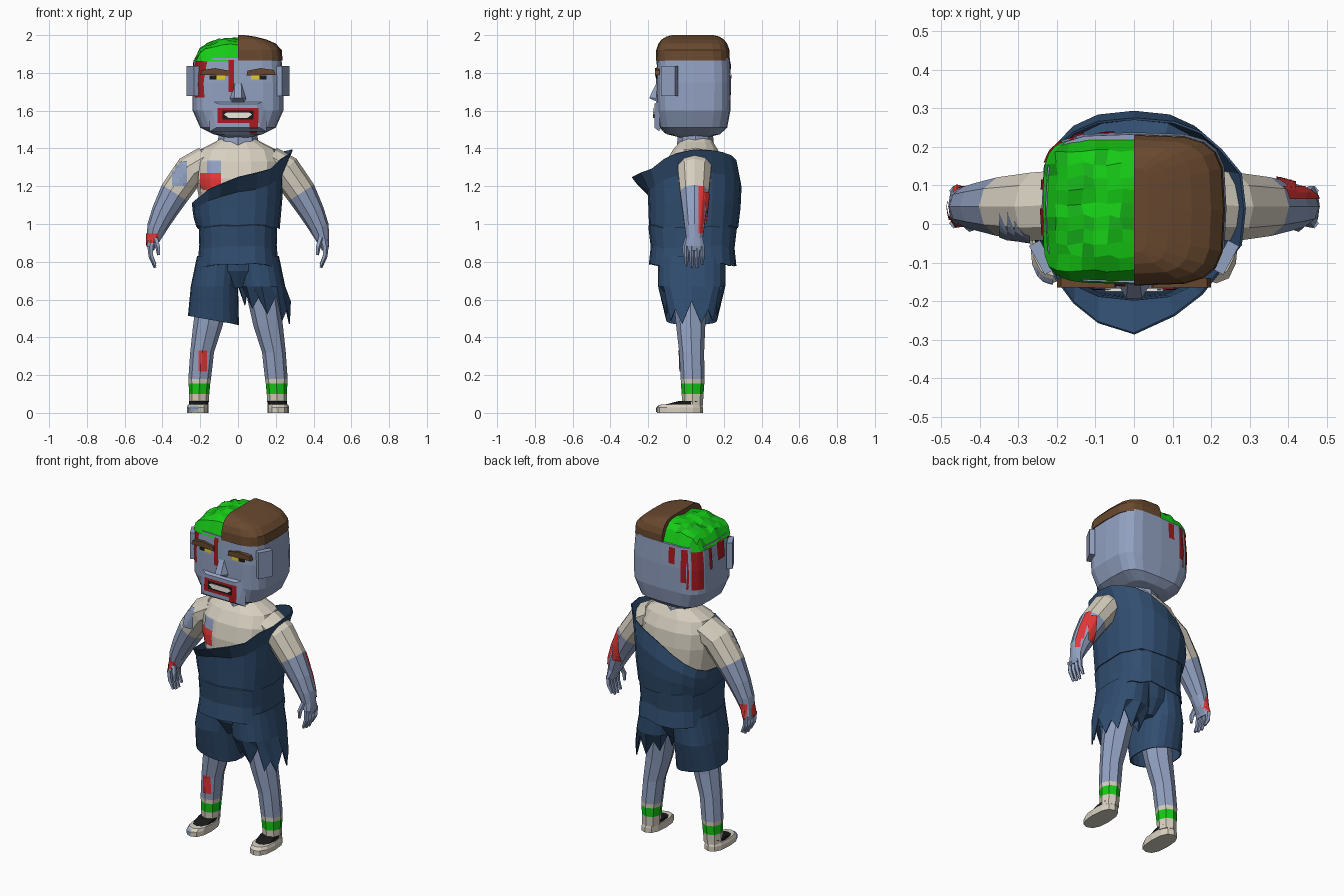
import bpy, bmesh, random
from math import cos, sin, pi, copysign
from mathutils import Vector, Matrix
from mathutils.bvhtree import BVHTree

if "Cube" in bpy.data.objects:
    bpy.data.objects.remove(bpy.data.objects["Cube"])

random.seed(4)
COLORS = dict(skin=(.29, .36, .54), cream=(.68, .63, .53), navy=(.03, .075, .16), red=(.8, .04, .04),
              dark_red=(.4, .01, .015), green=(.008, .6, .008), dark_green=(.008, .42, .01),
              brown=(.14, .066, .028), black=(.01, .01, .01), yellow=(.75, .6, .02), white=(.85, .83, .75))
MATS = {}
for key, c in COLORS.items():
    MATS[key] = bpy.data.materials.new(key)
    MATS[key].diffuse_color = (*c, 1)


def finish(name, bm, mats, solid=0, recalc=True):
    if recalc:
        bmesh.ops.recalc_face_normals(bm, faces=bm.faces)
    me = bpy.data.meshes.new(name)
    bm.to_mesh(me)
    bm.free()
    for m in mats:
        me.materials.append(MATS[m])
    ob = bpy.data.objects.new(name, me)
    bpy.context.collection.objects.link(ob)
    if solid:
        mod = ob.modifiers.new("thickness", 'SOLIDIFY')
        mod.thickness, mod.offset = solid, -1
    return ob


def skin_rings(name, rings, bands, caps=True, solid=0, cut=None):
    """Join rings of points; bands gives one colour per segment."""
    bm = bmesh.new()
    mats = list(dict.fromkeys(bands))
    vs = [[bm.verts.new(p) for p in r] for r in rings]
    n = len(vs[0])
    for k in range(len(vs) - 1):
        for i in range(n):
            j = (i + 1) % n
            f = bm.faces.new((vs[k][i], vs[k][j], vs[k + 1][j], vs[k + 1][i]))
            f.material_index = mats.index(bands[min(k, len(bands) - 1)])
    if caps:
        bm.faces.new(vs[0]).material_index = mats.index(bands[0])
        bm.faces.new(vs[-1]).material_index = mats.index(bands[-1])
    if cut:
        g = bm.verts[:] + bm.edges[:] + bm.faces[:]
        bmesh.ops.bisect_plane(bm, geom=g, plane_co=(0, 0, 0), plane_no=[-c for c in cut], clear_outer=True)
        bmesh.ops.holes_fill(bm, edges=[e for e in bm.edges if e.is_boundary])
    return finish(name, bm, mats, solid)


def sup(a, p):
    c, s = cos(a), sin(a)
    return copysign(abs(c) ** (2 / p), c), copysign(abs(s) ** (2 / p), s)


def loft(name, secs, bands, n=10, p=2, side=1, path=False, **kw):
    """secs: (x, y, z, rx, ry); with path the rings turn to follow the centre line."""
    rings = []
    for k, (x, y, z, rx, ry) in enumerate(secs):
        u = Vector((1, 0, 0))
        if path:
            a, b = secs[max(k - 1, 0)], secs[min(k + 1, len(secs) - 1)]
            u = Vector((a[2] - b[2], 0, b[0] - a[0])).normalized()
        ring = []
        for i in range(n):
            cx, cy = sup(2 * pi * i / n, p)
            q = Vector((x, y, z)) + u * rx * cx + Vector((0, ry * cy, 0))
            ring.append((q.x * side, q.y, q.z))
        rings.append(ring)
    return skin_rings(name, rings, bands, **kw)


def hull(name, pts, mat):
    bm = bmesh.new()
    for q in pts:
        bm.verts.new(q)
    bmesh.ops.convex_hull(bm, input=bm.verts)
    return finish(name, bm, [mat])


def box(name, c, size, mat, axis='Z', ang=0):
    bm = bmesh.new()
    m = Matrix.Translation(c) @ Matrix.Rotation(ang, 4, axis) @ Matrix.Diagonal((*size, 1))
    bmesh.ops.create_cube(bm, size=1, matrix=m)
    return finish(name, bm, [mat])


def patch(name, target, view, u0, u1, v0, v1, mat, off=.005, nu=4, nv=8):
    """Coloured patch projected on a part from the front, back, left or right."""
    me = target.data
    tree = BVHTree.FromPolygons([v.co for v in me.vertices], [q.vertices for q in me.polygons])
    d = Vector({'front': (0, 1, 0), 'back': (0, -1, 0), 'left': (1, 0, 0), 'right': (-1, 0, 0)}[view])
    bm = bmesh.new()
    g = {}
    for i in range(nu + 1):
        for j in range(nv + 1):
            u, z = u0 + (u1 - u0) * i / nu, v0 + (v1 - v0) * j / nv
            o = Vector((u, 0, z)) if d.y else Vector((0, u, z))
            hit = tree.ray_cast(o - d * 2, d)
            if hit[0]:
                g[i, j] = bm.verts.new(hit[0] - d * off)
    for i in range(nu):
        for j in range(nv):
            q = [(i, j), (i + 1, j), (i + 1, j + 1), (i, j + 1)]
            if all(k in g for k in q):
                f = bm.faces.new([g[k] for k in q])
                f.normal_update()
                if f.normal.dot(d) > 0:
                    f.normal_flip()
    finish(name, bm, [mat], recalc=False)


def lerp(x, pts):
    for (a, b), (c, d) in zip(pts, pts[1:]):
        if x <= c:
            return b + (d - b) * max(0, x - a) / (c - a)
    return pts[-1][1]


# Head, neck, hair
head = loft("head", [(0, .04, 1.455, .05, .06), (0, .04, 1.475, .13, .14), (0, .04, 1.51, .2, .178),
                     (0, .04, 1.6, .24, .195), (0, .04, 1.75, .24, .198), (0, .04, 1.88, .23, .193)],
            ["skin"], n=20, p=4)
loft("neck", [(0, .05, 1.4, .11, .1), (0, .05, 1.5, .1, .09)], ["skin"], n=8)
loft("hair", [(0, .036, 1.865, .236, .196), (0, .036, 1.92, .232, .194), (0, .036, 1.955, .2, .182),
              (0, .036, 1.977, .15, .165), (0, .036, 1.992, .09, .14), (0, .036, 2.0, .035, .11)],
     ["brown"], n=20, p=4, cut=(1, 0, 0))

# Exposed brain: a bumpy half dome
bm = bmesh.new()
NX, NY = 7, 11
gv = {}
for i in range(NX + 1):
    for j in range(NY + 1):
        u, v = i / NX, 2 * j / NY - 1
        k = max(1, (u ** 5 + abs(v) ** 5) ** .2)
        edge = i == NX or j in (0, NY)
        z = 1.86 if edge else 1.885 + .09 * (1 - u ** 3) * (1 - v ** 6) + random.uniform(-.006, .014)
        jit = 0 if edge or i == 0 else random.uniform(-.006, .006)
        gv[i, j] = bm.verts.new((-.236 * u / k + jit, .036 + .19 * v / k + jit, z))
for i in range(NX):
    for j in range(NY):
        f = bm.faces.new((gv[i, j], gv[i, j + 1], gv[i + 1, j + 1], gv[i + 1, j]))
        f.material_index = int(random.random() < .2)
        f.normal_update()
        if f.normal.z < 0:
            f.normal_flip()
finish("brain", bm, ["green", "dark_green"], recalc=False)

# Facial features
muzzle = hull("muzzle", [(s * x, y, z) for s in (1, -1) for x, y, z in
                         ((.15, -.14, 1.49), (.15, -.14, 1.655), (.115, -.168, 1.51), (.1, -.168, 1.635))], "skin")
hull("nose", [(s * x, y, z) for s in (1, -1) for x, y, z in
              ((.016, -.15, 1.76), (.045, -.15, 1.665), (.02, -.195, 1.667), (.035, -.15, 1.645))], "skin")
patch("mouth_blood", muzzle, 'front', -.108, .108, 1.535, 1.615, "dark_red", .003)
patch("mouth", muzzle, 'front', -.082, .082, 1.552, 1.602, "black")
hull("teeth", [(s * x, y, z) for s in (1, -1) for x, z in ((.05, 1.562), (.075, 1.58), (.06, 1.59))
               for y in (-.16, -.175)], "white")
patch("chin_blood", muzzle, 'front', .06, .105, 1.505, 1.54, "dark_red", .003)
patch("chin_drip", head, 'front', .06, .1, 1.48, 1.51, "dark_red", .008)
for s in (1, -1):
    patch("eye", head, 'front', s * .07, s * .115, 1.765, 1.79, "yellow")
    patch("eye_corner", head, 'front', s * .115, s * .152, 1.765, 1.786, "black")
    hull("eyebrow", [(s * x, y, z) for y in (-.14, -.165) for x, z in
                     ((.045, 1.785), (.05, 1.812), (.12, 1.825), (.19, 1.815), (.2, 1.79), (.12, 1.795))], "brown")
    box("ear", (s * .238, -.087, 1.757), (.032, .085, .16), "skin", 'Z', -s * .5)

# Blood running down the head: view, u range, lower end
for view, a, b, lo in (('front', -.05, -.022, 1.7), ('front', -.235, -.2, 1.67), ('front', -.195, -.17, 1.8),
                       ('back', -.09, -.05, 1.77), ('back', -.16, -.13, 1.67), ('back', -.235, -.19, 1.63),
                       ('left', .16, .225, 1.63), ('left', .09, .115, 1.73), ('left', -.03, .04, 1.76),
                       ('left', -.14, -.1, 1.67)):
    patch("head_blood", head, view, a, b, lo, 1.868, "dark_red")

# Torso
torso = loft("torso", [(0, .04, .85, .18, .16), (0, .04, 1.1, .2, .17), (0, .04, 1.24, .225, .17),
                       (0, .045, 1.33, .225, .155), (0, .05, 1.395, .2, .12), (0, .055, 1.435, .12, .09),
                       (0, .055, 1.455, .09, .075)], ["cream"], n=14, p=2.5)
patch("chest_wound", torso, 'front', -.2, -.09, 1.18, 1.27, "red")
patch("chest_skin", torso, 'front', -.165, -.09, 1.27, 1.335, "skin")

# Torn one-shoulder shirt: slanted neckline with a flap jutting to the front
FRONT = [(-.24, 1.11), (-.15, 1.19), (0, 1.25), (.17, 1.29), (.24, 1.36), (.28, 1.4)]
BACK = [(-.24, 1.11), (-.12, 1.21), (0, 1.29), (.13, 1.35), (.28, 1.4)]
N = 20
rings = [[], [], [], []]
for i in range(N):
    cx, cy = sup(2 * pi * i / N, 2.5)
    x = .265 * cx if cx > 0 else .238 * cx
    top = lerp(x, FRONT if cy < 0 else BACK)
    flap = .09 * max(0, 1 - abs(x + .02) / .24) if cy < 0 else 0
    ytop = .04 + (.23 if cy > 0 else .24) * cy - flap
    low = .985 + random.uniform(-.012, .012)
    rings[0].append((.215 * cx, .04 + .23 * cy, low))
    rings[1].append((.228 * cx, .045 + .238 * cy, low + (top - low) * .35))
    rings[2].append((.235 * cx, .045 + .243 * cy, low + (top - low) * .7))
    rings[3].append((x + (.02 if cx > .9 else 0), ytop, top))
skin_rings("shirt", rings, ["navy"], caps=False, solid=.006)
rings = [[], [], [], []]
for i in range(N):
    cx, cy = sup(2 * pi * i / N, 2.8)
    w = random.uniform(-.012, .012)
    for r, (rx, ry, z) in zip(rings, ((.213, .232, .785), (.205, .222, .88), (.208, .235, .99), (.18, .19, 1.02))):
        r.append((rx * cx, .035 + ry * cy, z + w))
skin_rings("shirt_hem", rings, ["navy"], caps=False, solid=.006)
loft("hips", [(0, .03, .66, .06, .12), (0, .03, .75, .19, .17), (0, .03, .9, .19, .19)], ["navy"], n=12, p=2.5)

# Shorts: whole leg on the left, torn leg on the right
for s, name in ((-1, "shorts_leg"), (1, "torn_shorts_leg")):
    rings = [[], [], []]
    for i in range(N):
        cx, cy = sup(2 * pi * i / N, 2.4)
        if s < 0:
            bot = (.135 * cx - .13, .03 + .135 * cy, .49 - .024 * cx)
        else:
            rag = (.1, 0, .05, 0)[i % 4] if i % 2 == 0 else -.02
            bot = (.155 + .125 * cx, .03 + .135 * cy, .54 - .05 * cx + rag)
        rings[0].append((s * .105 + .112 * cx, .03 + .18 * cy, .83))
        rings[1].append((s * .125 + .125 * cx, .03 + .178 * cy, .67))
        rings[2].append(bot)
    skin_rings(name, rings, ["navy"], caps=False, solid=.006)

# Legs with striped socks, shoes, arms and hands
for s in (-1, 1):
    leg = loft("leg", [(.208, .035, .04, .052, .054), (.206, .035, .1, .054, .058), (.204, .035, .155, .057, .062),
                       (.203, .035, .18, .06, .063), (.19, .03, .32, .063, .066), (.16, .025, .46, .078, .077),
                       (.135, .025, .6, .085, .09), (.115, .03, .8, .09, .1)],
               ["cream", "green", "cream", "skin"], n=8, side=s)
    shoe = loft("shoe", [(.213, -.032, 0, .058, .122), (.213, -.032, .028, .058, .122), (.21, -.025, .044, .055, .11),
                         (.21, -.012, .046, .05, .09), (.208, .02, .062, .052, .062)],
                ["cream", "cream", "cream", "black"], n=12, p=2.5, side=s)
    arm = loft("arm", [(.165, .05, 1.335, .08, .095), (.25, .045, 1.285, .085, .093), (.335, .045, 1.165, .08, .08),
                       (.393, .045, 1.06, .066, .065), (.43, .045, .98, .053, .054), (.448, .045, .92, .036, .046),
                       (.46, .045, .88, .022, .056), (.46, .045, .86, .016, .05)],
               ["cream", "cream", "skin"], side=s, path=True)
    for k in range(4):
        y, drop = .002 + .028 * k, (.01, 0, 0, .018)[k]
        loft("finger", [(.464, y, .885, .016, .014), (.46, y, .83, .014, .013), (.438, y, .768 + drop, .008, .008)],
             ["skin"], n=5, side=s, path=True)
    loft("thumb", [(.44, .01, .93, .016, .016), (.424, -.008, .88, .014, .013), (.42, -.008, .835, .008, .008)],
         ["skin"], n=5, side=s, path=True)
    if s < 0:
        patch("shin_wound", leg, 'front', -.21, -.165, .22, .33, "red")
        patch("sleeve_tear", arm, 'front', -.35, -.27, 1.2, 1.33, "skin", .008)
        patch("wrist_wound", arm, 'front', -.475, -.42, .9, .95, "red")
        patch("wrist_wound_side", arm, 'left', .01, .06, .88, .95, "red")
        patch("wrist_wound_back", arm, 'back', -.47, -.43, .87, .96, "red")
        patch("bare_toe", shoe, 'front', -.265, -.21, .004, .04, "skin")
    else:
        patch("arm_wound", arm, 'right', .065, .098, .95, 1.2, "red", .006, 4, 14)
        patch("arm_wound_back", arm, 'back', .37, .42, 1.0, 1.17, "red", .008, 4, 14)

for m in bpy.data.materials:
    if m.users and not m.is_grease_pencil:
        m.use_nodes = True
        m.node_tree.nodes["Principled BSDF"].inputs["Base Color"].default_value = m.diffuse_color
